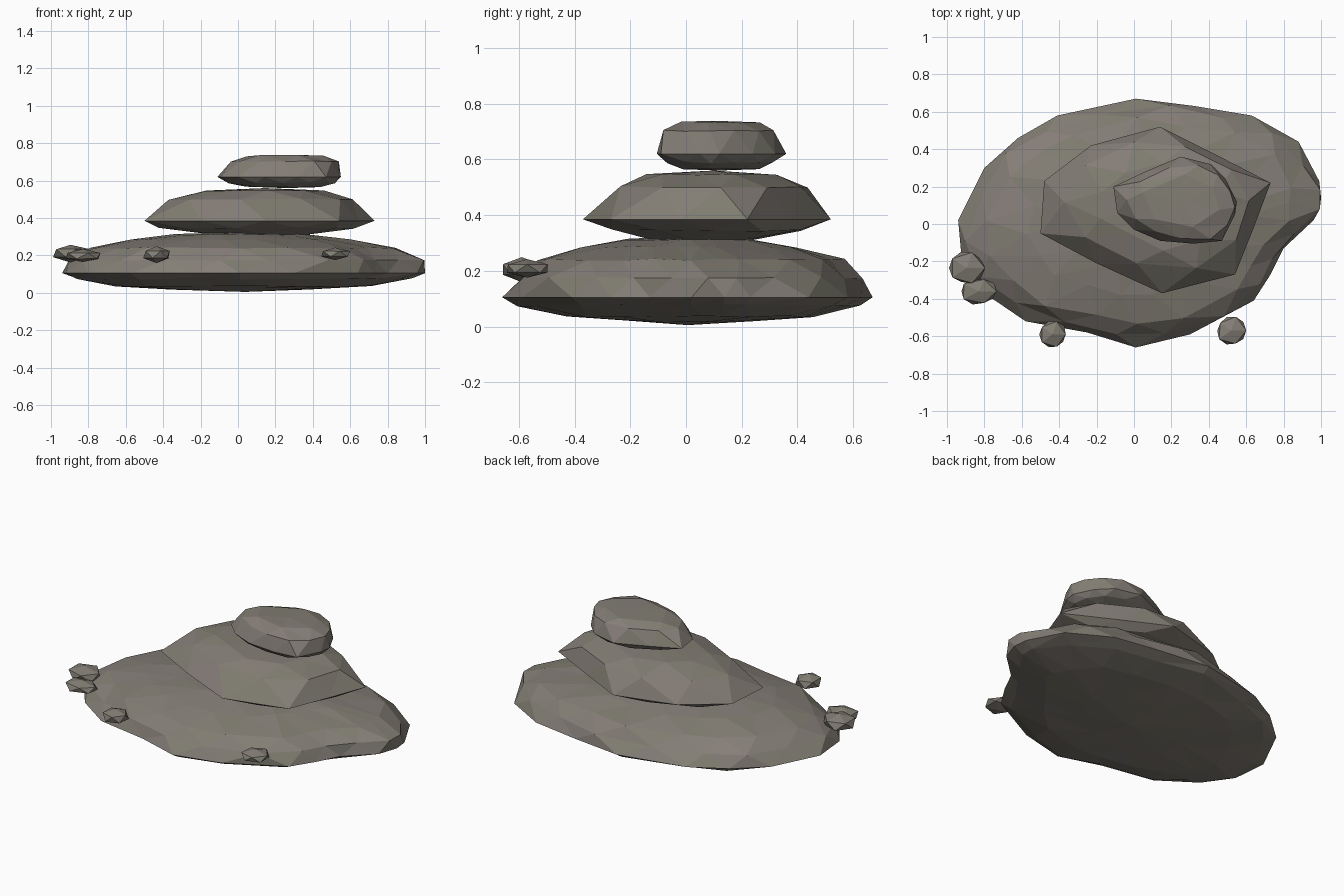
import bpy, bmesh, math, random
from mathutils import Vector

if "Cube" in bpy.data.objects:
    bpy.data.objects.remove(bpy.data.objects["Cube"])

random.seed(4)

# Stone shades, mixed face by face
MATS = []
for i, c in enumerate([(0.225, 0.205, 0.175), (0.215, 0.205, 0.165), (0.235, 0.208, 0.188)]):
    m = bpy.data.materials.new(f"stone_{i}")
    m.diffuse_color = (*c, 1)
    m.use_nodes = True
    m.node_tree.nodes["Principled BSDF"].inputs["Base Color"].default_value = m.diffuse_color
    MATS.append(m)


def finish(bm, name):
    bmesh.ops.recalc_face_normals(bm, faces=bm.faces)
    me = bpy.data.meshes.new(name)
    for m in MATS:
        me.materials.append(m)
    for f in bm.faces:
        f.material_index = random.randrange(3)
        f.smooth = False
    bm.to_mesh(me)
    bm.free()
    bpy.context.collection.objects.link(bpy.data.objects.new(name, me))


def bridge(bm, a, b):
    """Triangulate between two closed rings of (parameter, vertex)."""
    a = a + [(a[0][0] + 1, a[0][1])]
    b = b + [(b[0][0] + 1, b[0][1])]
    i = j = 0
    while i < len(a) - 1 or j < len(b) - 1:
        step_a = j == len(b) - 1 or (i < len(a) - 1 and
                                     a[i][0] + a[i + 1][0] <= b[j][0] + b[j + 1][0])
        if step_a:
            bm.faces.new((a[i][1], a[i + 1][1], b[j][1]))
            i += 1
        else:
            bm.faces.new((a[i][1], b[j + 1][1], b[j][1]))
            j += 1


def rock(name, outline, centre, layers, z0, z1, jitter):
    """Loft staggered rings (scale, z, step, shift, dx, dy) of a plan outline."""
    bm = bmesh.new()
    n, c = len(outline), Vector(centre)

    def at(t):
        k = math.floor(t)
        p, q = Vector(outline[k % n]), Vector(outline[(k + 1) % n])
        return p.lerp(q, t - k)

    rings = []
    for s, z, step, shift, dx, dy in layers:
        ring = []
        for i in range(math.ceil(n / step)):
            t = i * step + shift
            k = s if s == 1 else s * (1 + random.uniform(-jitter, jitter))
            p = c + (at(t) - c) * k + Vector((dx, dy))
            dz = 0 if s == 1 else random.uniform(-0.12, 0.12) * jitter
            ring.append((t / n, bm.verts.new((p.x, p.y, z + dz))))
        rings.append(ring)
    for a, b in zip(rings, rings[1:]):
        bridge(bm, a, b)
    # Close bottom and top with a fan
    for ring, z in ((rings[0], z0), (rings[-1], z1)):
        mid = sum((v.co for _, v in ring), Vector()) / len(ring)
        pole = bm.verts.new((mid.x, mid.y, z))
        for i in range(len(ring)):
            bm.faces.new((ring[i][1], ring[(i + 1) % len(ring)][1], pole))
    finish(bm, name)


# Wide base slab
rock("base_rock",
     [(-.94, .02), (-.80, .30), (-.62, .46), (-.41, .58), (.01, .67), (.33, .63),
      (.63, .58), (.88, .44), (.99, .23), (1.0, .14), (.96, .02), (.80, -.13),
      (.73, -.27), (.64, -.41), (.30, -.59), (.01, -.66), (-.25, -.58),
      (-.58, -.52), (-.80, -.37), (-.92, -.20)],
     (0, 0),
     [(.38, .02, 2, 0, 0, 0), (.70, .036, 1, .5, 0, 0), (.92, .075, 1, 0, 0, 0),
      (1, .105, 1, 0, 0, 0), (.965, .175, 1, .5, .02, 0), (.83, .24, 1, 0, .01, 0),
      (.60, .285, 1, .5, 0, 0), (.36, .312, 2, 0, 0, 0)], .005, .325, .03)

# Middle slab
rock("middle_rock",
     [(-.50, -.05), (-.48, .23), (-.23, .42), (.14, .52), (.42, .38), (.73, .22),
      (.64, -.02), (.54, -.27), (.15, -.37), (-.20, -.21)],
     (.12, .07),
     [(.45, .312, 2, 0, 0, 0), (.87, .345, 1, .5, 0, 0), (1, .385, 1, 0, 0, 0),
      (.84, .50, 1, .5, .02, .03), (.52, .546, 1, 0, .02, .02)], .302, .56, .03)

# Top stone
rock("top_rock",
     [(-.11, .20), (-.09, .06), (.0, -.03), (.14, -.09), (.32, -.105), (.47, -.09),
      (.54, .05), (.55, .12), (.49, .24), (.41, .32), (.25, .36), (.06, .28)],
     (.23, .12),
     [(.60, .566, 2, 0, .02, 0), (.88, .588, 1, .5, .01, 0), (1, .62, 1, 0, 0, 0),
      (.90, .702, 1, .5, .025, 0), (.62, .733, 2, 0, .03, 0)], .56, .738, .03)

# Pebbles around the rim
for i, (x, y, z, rx, ry, rz) in enumerate([
        (-.895, -.235, .212, .105, .095, .047), (-.83, -.36, .198, .11, .078, .035),
        (-.435, -.59, .205, .082, .082, .045), (.52, -.57, .208, .086, .083, .032)]):
    bm = bmesh.new()
    bmesh.ops.create_icosphere(bm, subdivisions=1, radius=1)
    for v in bm.verts:
        k = random.uniform(.93, 1.06)
        v.co = Vector((x + v.co.x * rx * k, y + v.co.y * ry * k, z + v.co.z * rz * k))
        v.co.x = max(v.co.x, -1)
    finish(bm, f"pebble_{i + 1}")
